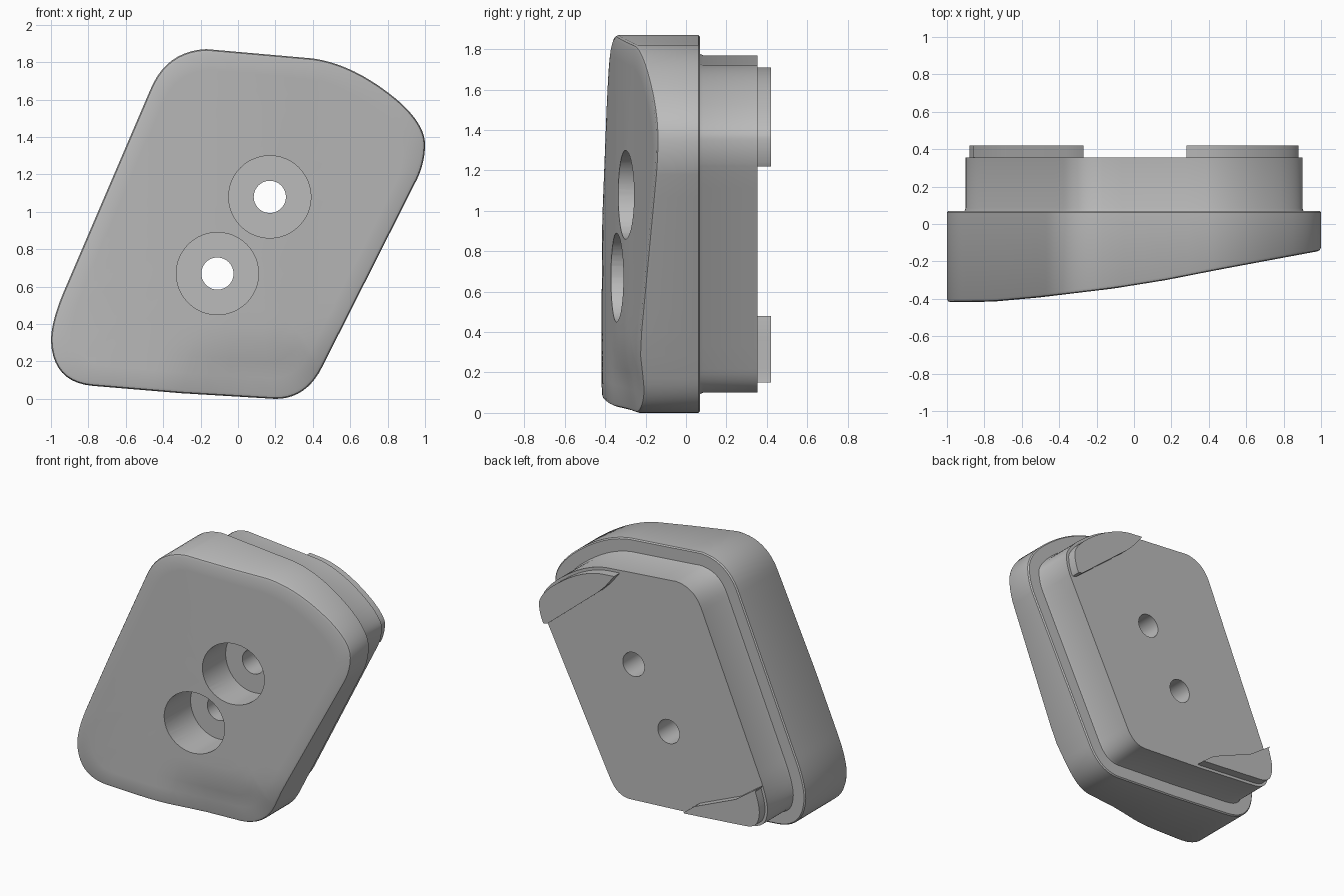
import bpy, bmesh
from mathutils import Vector

cube = bpy.data.objects.get("Cube")
if cube:
    bpy.data.objects.remove(cube, do_unlink=True)

grey = bpy.data.materials.new("plain grey")
grey.use_nodes = True
grey.diffuse_color = (0.5, 0.5, 0.5, 1)
grey.node_tree.nodes["Principled BSDF"].inputs["Base Color"].default_value = (0.5, 0.5, 0.5, 1)

# Rounded corners of the outline in x, z: start, control, end
CORNERS = [
    ((-.47, 1.65), (-.385, 1.86), (-.17, 1.87)),
    ((.40, 1.82), (.62, 1.79), (.85, 1.60)),
    ((.85, 1.60), (1.0, 1.47), (1.0, 1.36)),
    ((1.0, 1.36), (1.0, 1.27), (.96, 1.18)),
    ((.45, .17), (.365, 0), (.2, 0)),
    ((-.3, .03), (-.54, .05), (-.78, .07)),
    ((-.78, .07), (-.99, .09), (-1.0, .31)),
    ((-1.0, .31), (-1.0, .42), (-.92, .60)),
]


def make_outline(steps=10):
    points = []
    for a, b, c in CORNERS:
        a, b, c = Vector(a), Vector(b), Vector(c)
        for i in range(steps + 1):
            t = i / steps
            p = a * (1 - t) ** 2 + b * 2 * t * (1 - t) + c * t * t
            if not points or (p - points[-1]).length > 1e-4:
                points.append(p)
    # Split the long straight runs
    dense = []
    for p, q in zip(points, points[1:] + points[:1]):
        n = max(1, round((q - p).length / 0.12))
        dense += [p.lerp(q, i / n) for i in range(n)]
    return dense


OUTLINE = make_outline()


def inset(d):
    result = []
    for i, p in enumerate(OUTLINE):
        before = (p - OUTLINE[i - 1]).normalized()
        after = (OUTLINE[(i + 1) % len(OUTLINE)] - p).normalized()
        t = (before + after).normalized()
        result.append(p + Vector((t.y, -t.x)) * d)
    return result


def smooth(a, b, v):
    t = min(1, max(0, (v - a) / (b - a)))
    return t * t * (3 - 2 * t)


# Sloping front face, with a shallow dent low on the thin side
SLOPE = [(-1.1, -.42), (-.75, -.415), (-.5, -.392), (-.11, -.345),
         (.17, -.30), (.45, -.245), (1.1, -.124)]


def front_y(x, z):
    y = SLOPE[-1][1]
    for (x0, y0), (x1, y1) in zip(SLOPE, SLOPE[1:]):
        if x0 <= x <= x1:
            y = y0 + (y1 - y0) * (x - x0) / (x1 - x0)
            break
    return y + .045 * smooth(.35, .05, z) * smooth(-.45, 0, x)


def flat(points, y):
    return [(p.x, y, p.y) for p in points]


def draped(points, back=0):
    return [(p.x, front_y(p.x, p.y) + back, p.y) for p in points]


def loft(name, rings, tip=None):
    """Bridge rings from back to front; close with a cap or a centre tip."""
    bm = bmesh.new()
    rows = [[bm.verts.new(co) for co in ring] for ring in rings]
    n = len(rows[0])
    for r, s in zip(rows, rows[1:]):
        for i in range(n):
            j = (i + 1) % n
            bm.faces.new((r[i], r[j], s[j], s[i]))
    bm.faces.new(rows[0])
    if tip:
        centre = bm.verts.new(tip)
        for i in range(n):
            bm.faces.new((rows[-1][i], rows[-1][(i + 1) % n], centre))
    else:
        bm.faces.new(rows[-1])
    bmesh.ops.recalc_face_normals(bm, faces=bm.faces)
    mesh = bpy.data.meshes.new(name)
    bm.to_mesh(mesh)
    bm.free()
    mesh.materials.append(grey)
    obj = bpy.data.objects.new(name, mesh)
    bpy.context.collection.objects.link(obj)
    return obj


def finish(obj):
    bpy.ops.object.select_all(action='DESELECT')
    obj.select_set(True)
    bpy.context.view_layer.objects.active = obj
    bpy.ops.object.shade_smooth_by_angle(angle=0.6)


def drill(obj, x, z, radius, y0, y1):
    bpy.ops.mesh.primitive_cylinder_add(
        vertices=48, radius=radius, depth=y1 - y0,
        location=(x, (y0 + y1) / 2, z), rotation=(1.570796, 0, 0))
    cutter = bpy.context.object
    cutter.hide_render = True
    cutter.data.materials.append(grey)
    mod = obj.modifiers.new("drill", 'BOOLEAN')
    mod.operation = 'DIFFERENCE'
    mod.solver = 'EXACT'
    mod.object = cutter
    bpy.context.view_layer.objects.active = obj
    bpy.ops.object.modifier_apply(modifier=mod.name)
    bpy.data.objects.remove(cutter, do_unlink=True)


# Wedge-shaped front body with a softened front rim
middle = Vector((0, .93))
rim = inset(.02)
rings = [flat(inset(.008), .07), flat(OUTLINE, .062), draped(OUTLINE, .018),
         draped(inset(.006), .005), draped(rim)]
rings += [draped([middle.lerp(p, k / 10) for p in rim]) for k in range(9, 0, -1)]
body = loft("front_body", rings, (middle.x, front_y(*middle), middle.y))

# Inset plug behind the body, flared slightly at its root
plug = loft("back_plug", [flat(inset(.1), .355), flat(inset(.1), .085),
                          flat(inset(.09), .06)])

# Two stepped screw holes
for x, z in ((.17, 1.08), (-.11, .67)):
    drill(body, x, z, .22, -.6, -.07)
    drill(body, x, z, .086, -.3, .3)
    drill(plug, x, z, .086, -.1, .6)

# Raised tabs at two opposite corners of the plug
edge = inset(.12)
upper = [p for p in edge if p.x > .3 and p.y > 1.23]
upper += [Vector(p) for p in ((.845, 1.22), (.81, 1.23), (.41, 1.56), (.35, 1.62), (.28, 1.71))]
lower = [p for p in edge if p.x < -.28 and p.y < .46]
lower += [Vector(p) for p in ((-.86, .48), (-.69, .36), (-.36, .22), (-.27, .15))]
tabs = [loft(name, [flat(points, .42), flat(points, .34)])
        for name, points in (("upper_tab", upper), ("lower_tab", lower))]

for part in [body, plug] + tabs:
    finish(part)
